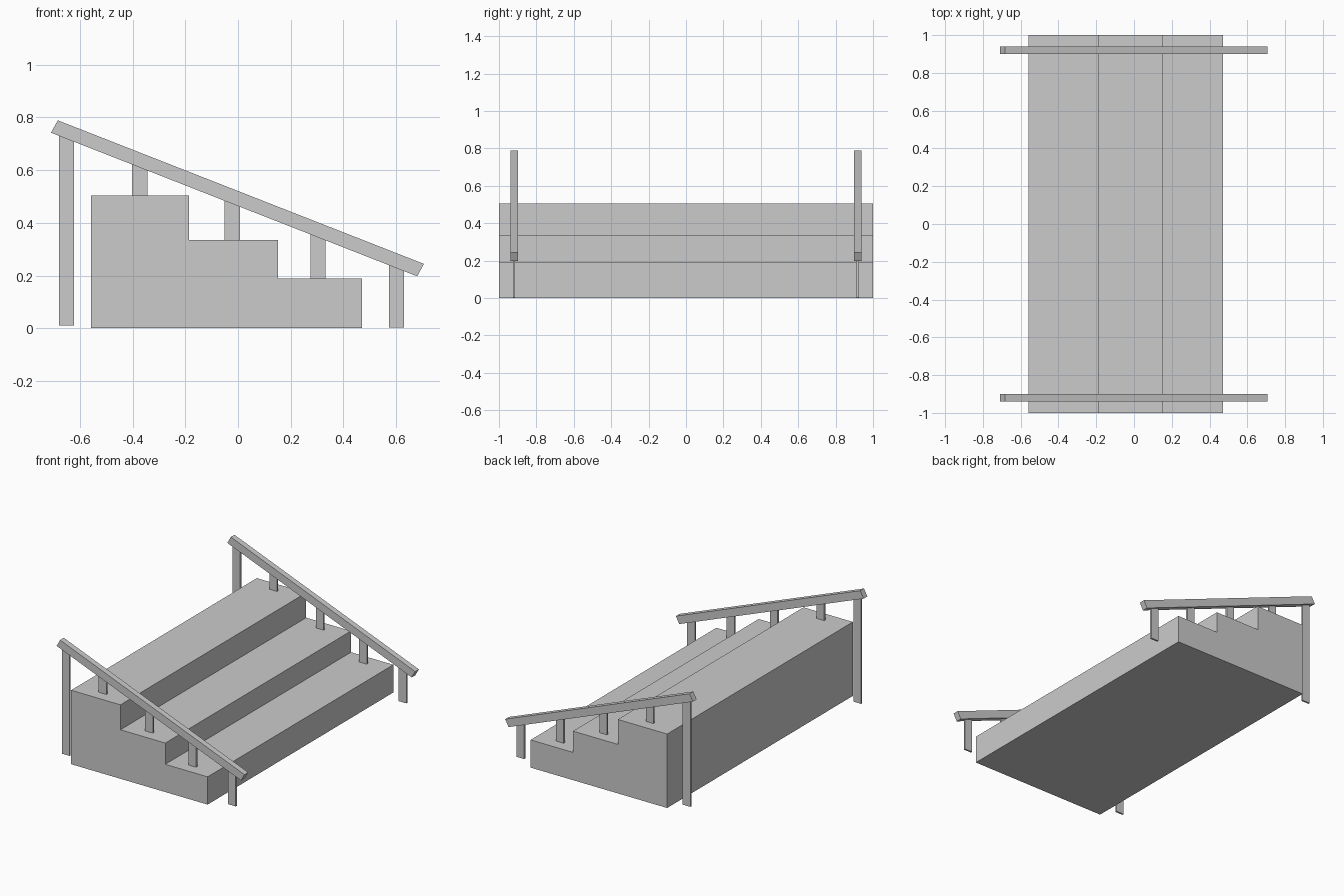
import bpy, bmesh

if "Cube" in bpy.data.objects:
    bpy.data.objects.remove(bpy.data.objects["Cube"])


def extrude_profile(name, profile, y0, y1):
    """Solid made by extruding an x-z outline from y0 to y1."""
    bm = bmesh.new()
    face = bm.faces.new([bm.verts.new((x, y0, z)) for x, z in profile])
    ext = bmesh.ops.extrude_face_region(bm, geom=[face])
    verts = [g for g in ext["geom"] if isinstance(g, bmesh.types.BMVert)]
    bmesh.ops.translate(bm, verts=verts, vec=(0, y1 - y0, 0))
    bmesh.ops.recalc_face_normals(bm, faces=bm.faces)
    mesh = bpy.data.meshes.new(name)
    bm.to_mesh(mesh)
    bm.free()
    obj = bpy.data.objects.new(name, mesh)
    bpy.context.collection.objects.link(obj)
    return obj


# Solid three-step block
extrude_profile("steps", [(-0.558, 0), (0.471, 0), (0.471, 0.189), (0.152, 0.189),
                          (0.152, 0.334), (-0.186, 0.334), (-0.186, 0.504),
                          (-0.558, 0.504)], -1, 1)

# Sloping handrail side outline and its underside height
RAIL = [(-0.71, 0.742), (0.68, 0.197), (0.706, 0.244), (-0.684, 0.789)]


def underside(x):
    (xa, za), (xb, zb) = RAIL[0], RAIL[1]
    return za + (x - xa) * (zb - za) / (xb - xa)


# Post centre x and foot height, from the back down to the front
POSTS = [(-0.651, 0.011), (-0.373, 0.504), (-0.022, 0.334), (0.304, 0.189), (0.602, 0.002)]
HALF_WIDTH = 0.029

# Handrail and five flat posts on each side
for side, y in (("left", -0.919), ("right", 0.919)):
    extrude_profile(f"{side}_handrail", RAIL, y - 0.02, y + 0.02)
    for i, (x, foot) in enumerate(POSTS, 1):
        a, b = x - HALF_WIDTH, x + HALF_WIDTH
        extrude_profile(f"{side}_post_{i}",
                        [(a, foot), (b, foot), (b, underside(b)), (a, underside(a))],
                        y - 0.007, y + 0.005)
